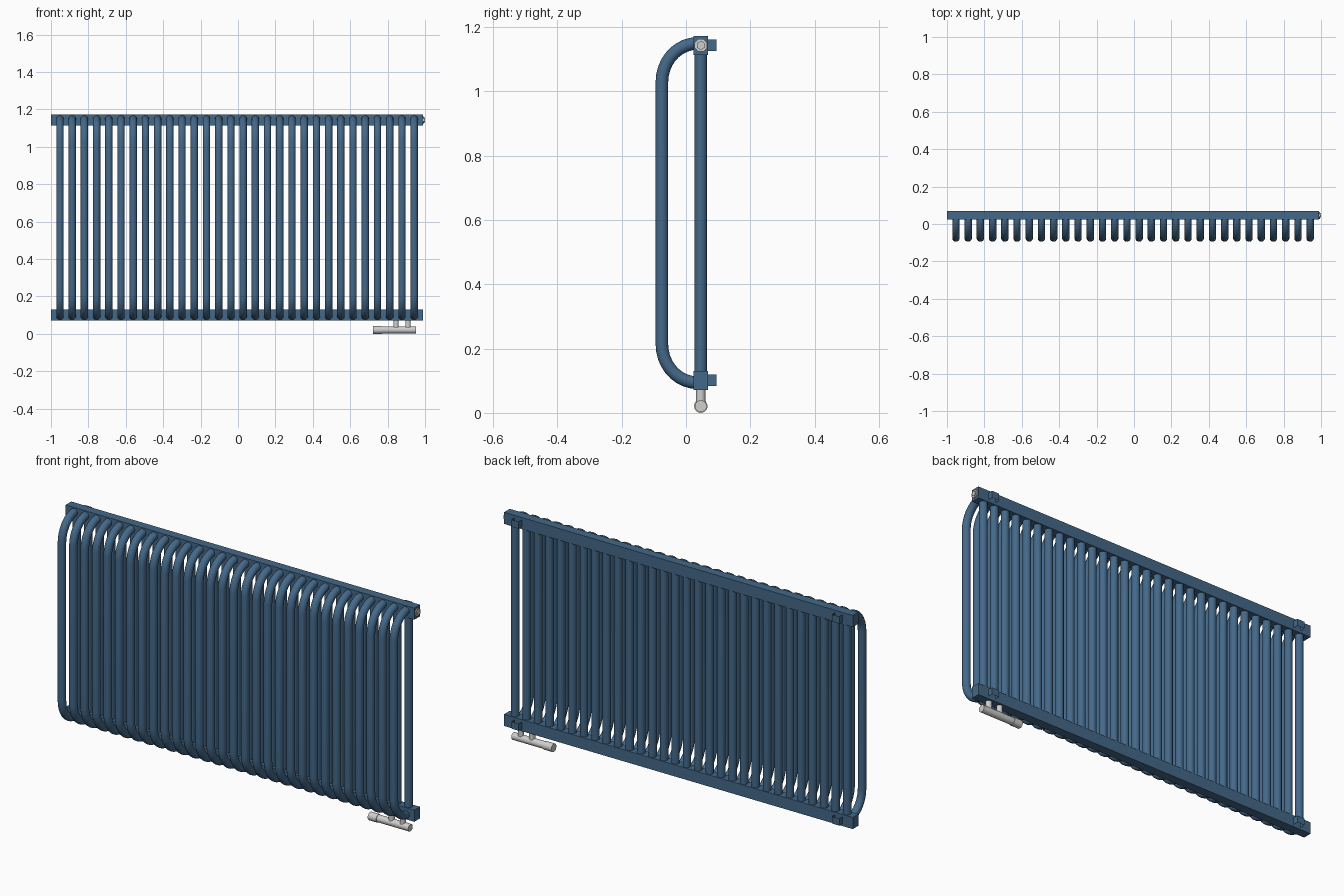
import bpy, bmesh, math
from mathutils import Vector

if "Cube" in bpy.data.objects:
    bpy.data.objects.remove(bpy.data.objects["Cube"])


def material(name, rgb):
    m = bpy.data.materials.new(name)
    m.diffuse_color = (*rgb, 1)
    m.use_nodes = True
    m.node_tree.nodes["Principled BSDF"].inputs["Base Color"].default_value = m.diffuse_color
    return m


BLUE = material("slate blue paint", (0.058, 0.140, 0.250))
METAL = material("pale metal", (0.62, 0.62, 0.61))


def finish(name, bm, mat, smooth=False):
    bmesh.ops.recalc_face_normals(bm, faces=bm.faces)
    me = bpy.data.meshes.new(name)
    bm.to_mesh(me)
    bm.free()
    me.materials.append(mat)
    ob = bpy.data.objects.new(name, me)
    bpy.context.collection.objects.link(ob)
    if smooth:
        bpy.ops.object.select_all(action='DESELECT')
        ob.select_set(True)
        bpy.context.view_layer.objects.active = ob
        bpy.ops.object.shade_smooth_by_angle(angle=math.radians(35))
    return ob


def box(name, lo, hi, mat, open_ends=False):
    bm = bmesh.new()
    bmesh.ops.create_cube(bm, size=1)
    for v in bm.verts:
        v.co = Vector([lo[i] + (v.co[i] + 0.5) * (hi[i] - lo[i]) for i in range(3)])
    if open_ends:
        bm.normal_update()
        ends = [f for f in bm.faces if abs(f.normal.z) > 0.9]
        bmesh.ops.delete(bm, geom=ends, context='FACES_ONLY')
    return finish(name, bm, mat)


def sweep(name, path, radii, mat, sides=16, smooth=True):
    """Round section swept along a path, with one radius per path point."""
    pts = [Vector(p) for p in path]
    bm = bmesh.new()
    rings = []
    for i, p in enumerate(pts):
        t = (pts[min(i + 1, len(pts) - 1)] - pts[max(i - 1, 0)]).normalized()
        u = Vector((0, 1, 0)) if abs(t.x) > 0.5 else Vector((1, 0, 0))
        w = t.cross(u)
        rings.append([bm.verts.new(p + radii[i] * (u * math.cos(a) + w * math.sin(a)))
                      for a in (2 * math.pi * (k + 0.5) / sides for k in range(sides))])
    for a, b in zip(rings, rings[1:]):
        for k in range(sides):
            j = (k + 1) % sides
            bm.faces.new((a[k], a[j], b[j], b[k]))
    bm.faces.new(rings[0])
    bm.faces.new(rings[-1])
    return finish(name, bm, mat, smooth)


def repeat(ob, count, step):
    m = ob.modifiers.new("row", 'ARRAY')
    m.count = count
    m.use_relative_offset = False
    m.use_constant_offset = True
    m.constant_offset_displace = (step, 0, 0)


COUNT, X0, STEP = 30, -0.952, 0.0653
TOP, BOT, YB = 1.143, 0.101, 0.046

# Header bars and wall brackets
for label, z in (("upper", TOP), ("lower", BOT)):
    box(label + "_header", (-1, 0.023, z - 0.03), (0.99, 0.069, z + 0.03), BLUE)
    for side, x in (("left", -0.92), ("right", 0.909)):
        box(f"{label}_{side}_bracket", (x - 0.021, 0.069, z - 0.018),
            (x + 0.021, 0.095, z + 0.018), BLUE, open_ends=True)

# Straight rear tubes
rear = sweep("rear_tubes", [(X0, YB, BOT), (X0, YB, TOP)], [0.0195] * 2, BLUE)
repeat(rear, COUNT, STEP)

# Bowed front tubes: quarter bends into both headers
bend = [(0.035 - 0.11 * math.sin(a), 0.12 * math.cos(a))
        for a in (math.pi / 2 * i / 9 for i in range(10))]
path = [(X0, 0.05, 1.149)] + [(X0, y, 1.029 + z) for y, z in bend]
path += [(X0, y, 0.214 - z) for y, z in reversed(bend)] + [(X0, 0.05, 0.094)]
front = sweep("front_tubes", path, [0.02] * len(path), BLUE)
repeat(front, COUNT, STEP)

# Vent plug on the upper header
sweep("vent_plug", [(0.985, YB, TOP), (0.995, YB, TOP)], [0.021] * 2, METAL, 8, False)
sweep("vent_plug_hex", [(0.99, YB, TOP), (1.0, YB, TOP)], [0.014] * 2, METAL, 6, False)

# Valve under the lower header: body, control knob, two risers with collars
ZV = 0.021
sweep("valve_body", [(0.765, YB, ZV), (0.952, YB, ZV)], [0.0185] * 2, METAL, 20)
sweep("valve_knob", [(0.722, YB, ZV), (0.77, YB, ZV)], [0.021] * 2, METAL, 20)
for i, x in enumerate((0.845, 0.909)):
    sweep(f"valve_riser_{i + 1}", [(x, YB, ZV), (x, YB, 0.075)], [0.0145] * 2, METAL)
